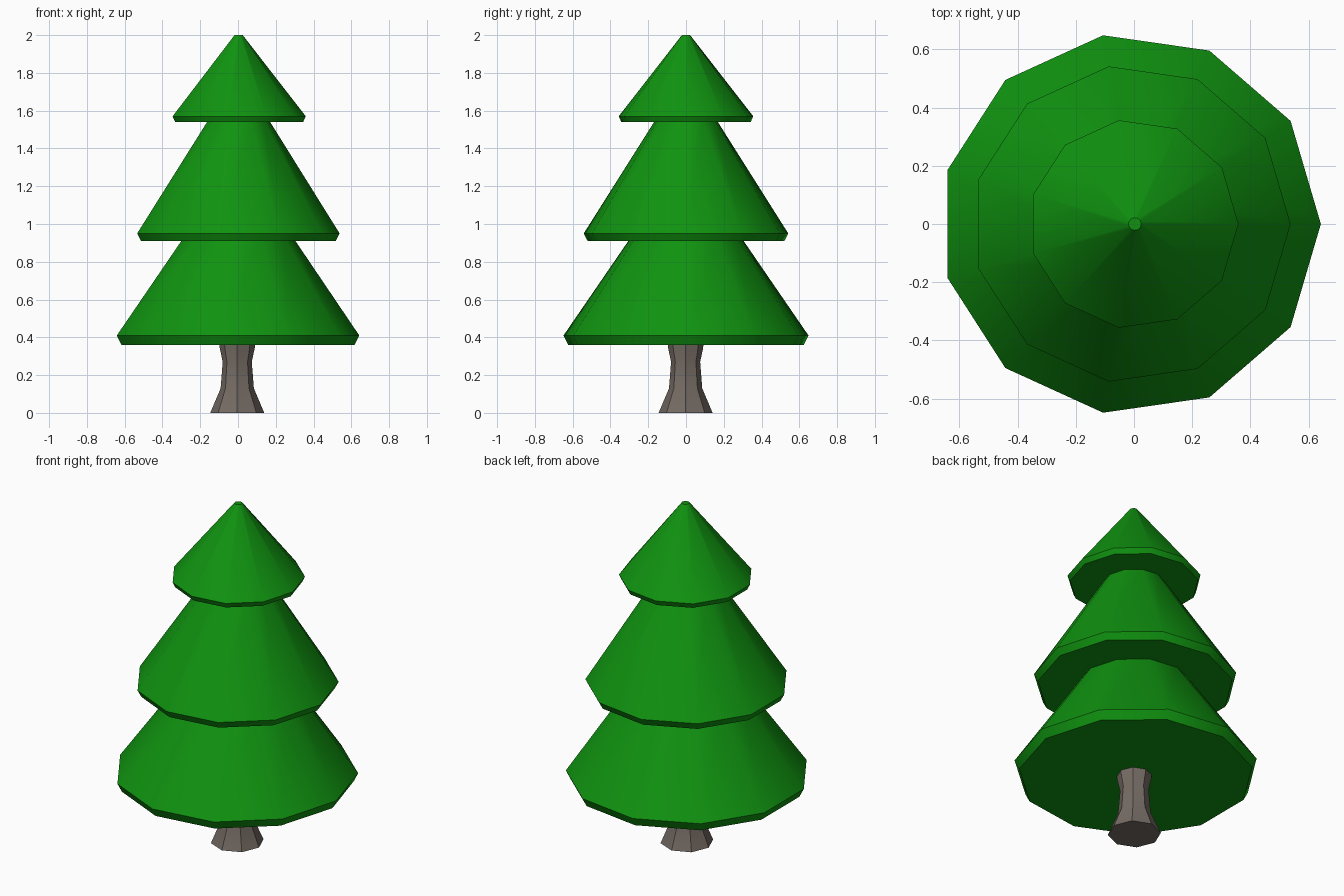
import bpy, bmesh
from math import cos, sin, tau

if "Cube" in bpy.data.objects:
    bpy.data.objects.remove(bpy.data.objects["Cube"])


def material(name, rgb):
    m = bpy.data.materials.new(name)
    m.diffuse_color = (*rgb, 1)
    m.use_nodes = True
    m.node_tree.nodes["Principled BSDF"].inputs["Base Color"].default_value = m.diffuse_color
    return m


def lathe(name, profile, sides, mat, centre=(0, 0)):
    """Stack rings of (radius, z, x shift) into a capped solid."""
    bm = bmesh.new()
    rings = []
    for r, z, dx in profile:
        rings.append([bm.verts.new((centre[0] + dx + r * cos(tau * i / sides),
                                    centre[1] + r * sin(tau * i / sides), z))
                      for i in range(sides)])
    for a, b in zip(rings, rings[1:]):
        for i in range(sides):
            j = (i + 1) % sides
            bm.faces.new((a[i], a[j], b[j], b[i]))
    bm.faces.new(rings[0][::-1])
    bm.faces.new(rings[-1])
    me = bpy.data.meshes.new(name)
    bm.to_mesh(me)
    bm.free()
    ob = bpy.data.objects.new(name, me)
    bpy.context.collection.objects.link(ob)
    me.materials.append(mat)
    bpy.ops.object.select_all(action='DESELECT')
    bpy.context.view_layer.objects.active = ob
    ob.select_set(True)
    bpy.ops.object.shade_smooth_by_angle(angle=0.6)
    return ob


green = material("needles", (0.005, 0.29, 0.005))
bark = material("bark", (0.175, 0.145, 0.125))

# Trunk: flared foot, narrow waist, flared top
lathe("trunk", [(0.143, 0, 0), (0.088, 0.13, 0), (0.077, 0.27, 0),
                (0.093, 0.345, 0), (0.095, 0.38, 0)], 8, bark, (-0.004, -0.002))

# Foliage tiers: bevelled rim, then a cone up into the next tier
tiers = [
    ("lower_branches", [(0.630, 0.36, -0.013), (0.655, 0.41, -0.013), (0.298, 0.925, -0.004)]),
    ("middle_branches", [(0.526, 0.91, -0.009), (0.547, 0.95, -0.009), (0.164, 1.55, 0)]),
    ("top_branches", [(0.346, 1.54, -0.001), (0.360, 1.57, -0.001), (0.022, 2.0, 0.003)]),
]
for name, profile in tiers:
    lathe(name, profile, 11, green)
